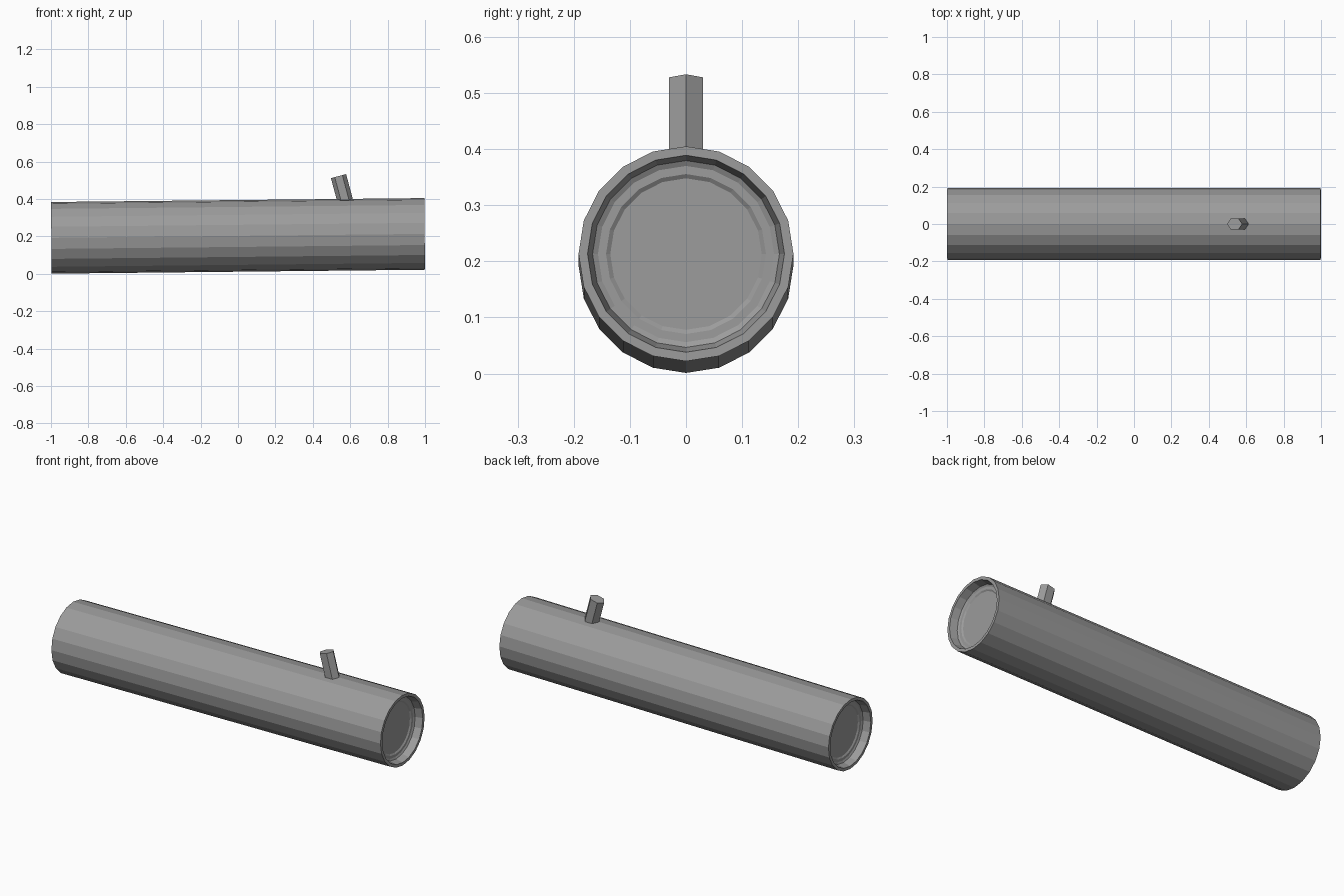
import bpy, bmesh
from math import pi, sin, cos, radians
from mathutils import Matrix, Vector

cube = bpy.data.objects.get("Cube")
if cube:
    bpy.data.objects.remove(cube)

grey = bpy.data.materials.new("plain grey")
grey.use_nodes = True
grey.diffuse_color = (0.33, 0.33, 0.33, 1)
grey.node_tree.nodes["Principled BSDF"].inputs["Base Color"].default_value = grey.diffuse_color

SIDES = 20


def add_object(name, bm, matrix):
    bmesh.ops.recalc_face_normals(bm, faces=bm.faces)
    mesh = bpy.data.meshes.new(name)
    bm.to_mesh(mesh)
    bm.free()
    mesh.materials.append(grey)
    obj = bpy.data.objects.new(name, mesh)
    obj.matrix_world = matrix
    bpy.context.collection.objects.link(obj)
    return obj


def bridge(bm, a, b):
    for i in range(len(a)):
        j = (i + 1) % len(a)
        bm.faces.new((a[i], a[j], b[j], b[i]))


# Tube: (radius, depth behind the rim) of one stepped end, mirrored to the other
end_profile = [(0.1915, 0), (0.1755, 0), (0.1665, 0.04), (0.157, 0.045),
               (0.1425, 0.045), (0.135, 0.05)]
stations = [(r, d - 0.998) for r, d in reversed(end_profile)]
stations += [(r, 0.998 - d) for r, d in end_profile]

bm = bmesh.new()
rings = []
for r, x in stations:
    angles = [2 * pi * i / SIDES for i in range(SIDES)]
    rings.append([bm.verts.new((x, r * sin(a), r * cos(a))) for a in angles])
for a, b in zip(rings, rings[1:]):
    bridge(bm, a, b)
for end in (rings[0], rings[-1]):
    bm.faces.new(end)
add_object("tube", bm, Matrix.Translation((0, 0, 0.203)) @ Matrix.Rotation(radians(-0.6), 4, "Y"))

# Peg: stretched six-sided prism leaning backwards out of the tube
bm = bmesh.new()
loops = []
for z in (-0.16, 0):
    hexagon = [Vector((0.042 * cos(pi * i / 3), 0.0346 * sin(pi * i / 3), z)) for i in range(6)]
    loops.append([bm.verts.new(v) for v in hexagon])
bridge(bm, *loops)
for loop in loops:
    bm.faces.new(loop)
add_object("peg", bm, Matrix.Translation((0.5375, 0, 0.5225)) @ Matrix.Rotation(radians(-15), 4, "Y"))
